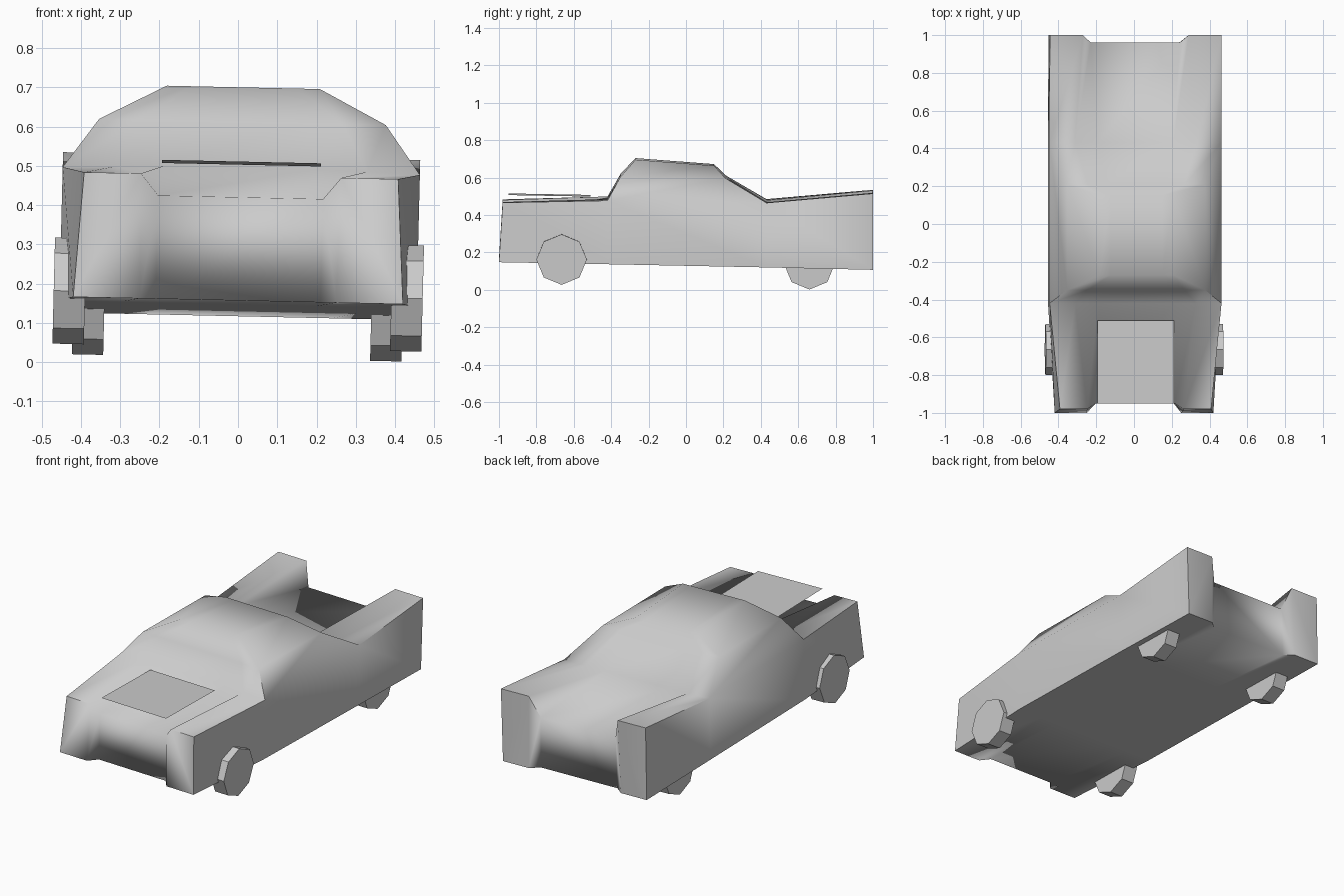
import bpy, bmesh, math
from mathutils import Matrix

if "Cube" in bpy.data.objects:
    bpy.data.objects.remove(bpy.data.objects["Cube"])

# slight roll of the whole car towards its right side
LEAN = Matrix(((1, 0, 0.025, -0.0038), (0, 1, 0, 0), (-0.022, 0, 1, 0), (0, 0, 0, 1)))


def finish(name, bm):
    bm.transform(LEAN)
    me = bpy.data.meshes.new(name)
    bm.to_mesh(me)
    bm.free()
    ob = bpy.data.objects.new(name, me)
    bpy.context.collection.objects.link(ob)
    return ob


def mirrored(half):
    return half + [(-x, y, z) for x, y, z in reversed(half)]


# body: half sections from the hood edge, over the fender, down to the underside
sections = [
    [(.21, -.95, .42), (.255, -.98, .475), (.40, -.98, .475),
     (.42, -1, .157), (.25, -1, .157), (.21, -.95, .157)],
    [(.20, -.42, .495), (.32, -.42, .492), (.455, -.42, .487),
     (.455, -.42, .147), (.30, -.42, .147), (.20, -.42, .147)],
    [(.20, .43, .472), (.32, .43, .472), (.455, .43, .475),
     (.455, .43, .13), (.30, .43, .13), (.20, .43, .13)],
    [(.235, .96, .40), (.28, 1, .525), (.455, 1, .525),
     (.452, 1, .117), (.29, 1, .117), (.24, .96, .117)],
]
bm = bmesh.new()
loops = [[bm.verts.new(p) for p in mirrored(s)] for s in sections]
for k in range(3):
    a, b = loops[k], loops[k + 1]
    for i in range(12):
        if k == 1 and i in (0, 1, 9, 10, 11):
            continue  # opening under the cabin
        j = (i + 1) % 12
        bm.faces.new((a[i], a[j], b[j], b[i]))
# front and rear ends: two fender blocks with a recessed panel between
for r in (loops[0], loops[3]):
    for ids in ((0, 5, 6, 11), (0, 1, 4, 5), (1, 2, 3, 4), (11, 10, 7, 6), (10, 9, 8, 7)):
        bm.faces.new([r[i] for i in ids])

# cabin: rings stacked from the belt line to the roof
base = [loops[1][i] for i in (9, 10, 11, 0, 1, 2)] + [loops[2][i] for i in (2, 1, 0, 11, 10, 9)]
rings = [base]
for hw, yf, zf, yr, zr in ((.365, -.35, .612, .21, .605), (.195, -.27, .70, .15, .668)):
    fr = [-1, -.7, -.44, .44, .7, 1]
    rings.append([bm.verts.new((hw * f, yf, zf)) for f in fr]
                 + [bm.verts.new((hw * f, yr, zr)) for f in reversed(fr)])
for a, b in zip(rings, rings[1:]):
    for i in range(12):
        j = (i + 1) % 12
        bm.faces.new((a[i], a[j], b[j], b[i]))
top = rings[-1]
for i in range(5):
    bm.faces.new((top[i], top[i + 1], top[10 - i], top[11 - i]))

# smooth shading, with only the hard corners kept sharp
bmesh.ops.recalc_face_normals(bm, faces=bm.faces[:])
for f in bm.faces:
    f.smooth = True
for e in bm.edges:
    hard = e.calc_face_angle(0) > math.radians(65)
    e.smooth = not hard or all(abs(v.co.x) < .27 for v in e.verts)
finish("car_body", bm)

# raised hood plate
bm = bmesh.new()
bm.faces.new([bm.verts.new(p) for p in
              ((-.203, -.95, .511), (.203, -.95, .511), (.203, -.51, .503), (-.203, -.51, .503))])
finish("hood_plate", bm)

# octagonal wheels, the rear pair tucked under the body
for end, x, y, z in (("front", .43, -.665, .172), ("rear", .38, .66, .146)):
    for side, s in (("left", -1), ("right", 1)):
        bm = bmesh.new()
        bmesh.ops.create_cone(bm, cap_ends=True, segments=8, radius1=.135, radius2=.135, depth=.08)
        bm.transform(Matrix.Translation((s * x, y, z)) @ Matrix.Rotation(math.pi / 2, 4, 'Y'))
        finish(f"{end}_{side}_wheel", bm)
